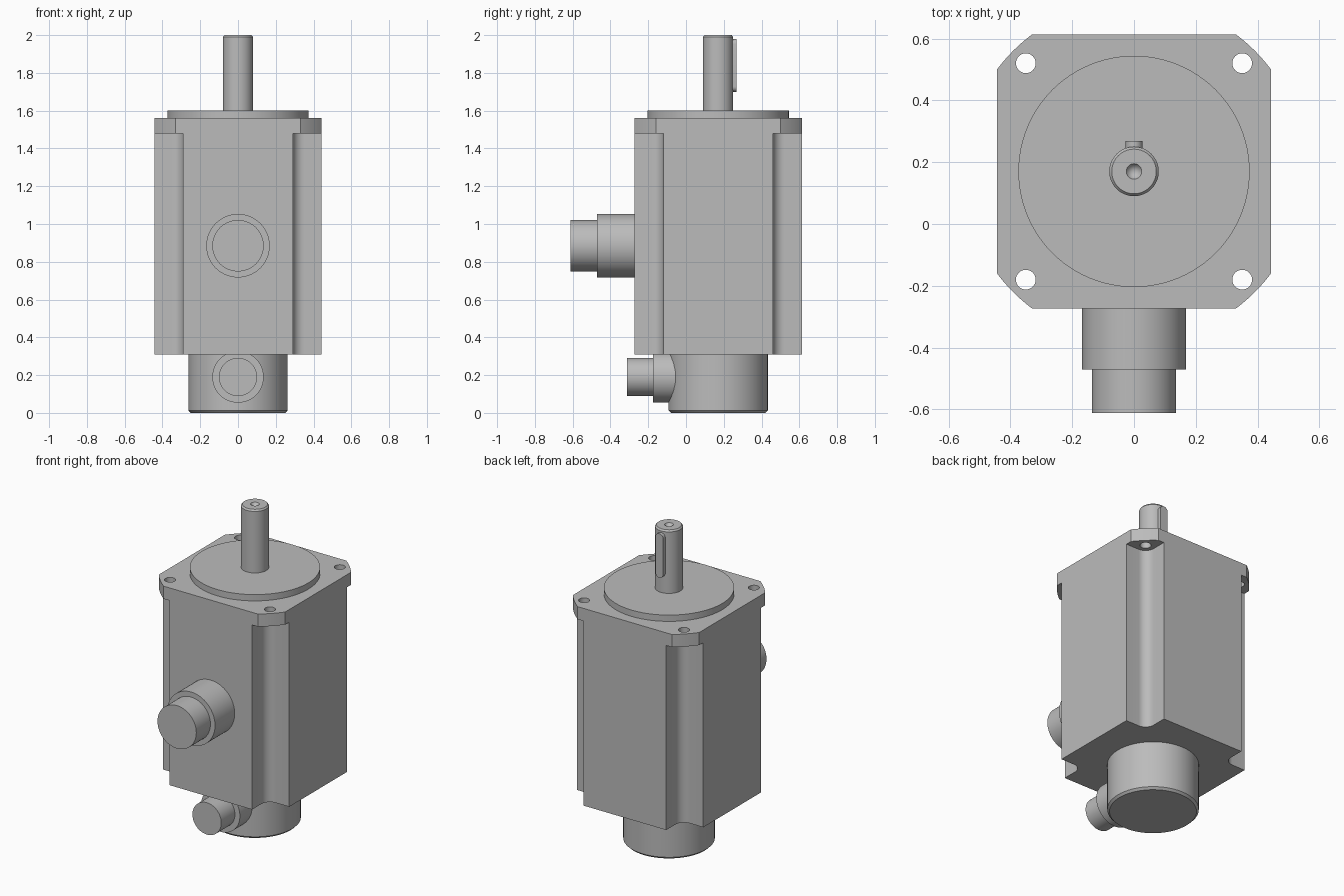
import bpy, bmesh, math
from mathutils import Matrix, Vector

cube = bpy.data.objects.get("Cube")
if cube:
    bpy.data.objects.remove(cube, do_unlink=True)

AXIS_Y = 0.17      # motor axis
HALF = 0.443       # half width of the square housing

grey = bpy.data.materials.new("machined grey")
grey.use_nodes = True
grey.diffuse_color = (0.5, 0.5, 0.5, 1)
grey.node_tree.nodes["Principled BSDF"].inputs["Base Color"].default_value = (0.5, 0.5, 0.5, 1)


def finish(name, bm, matrix):
    bmesh.ops.recalc_face_normals(bm, faces=bm.faces)
    mesh = bpy.data.meshes.new(name)
    bm.to_mesh(mesh)
    bm.free()
    mesh.materials.append(grey)
    obj = bpy.data.objects.new(name, mesh)
    obj.matrix_world = matrix
    bpy.context.collection.objects.link(obj)
    bpy.ops.object.select_all(action='DESELECT')
    obj.select_set(True)
    bpy.context.view_layer.objects.active = obj
    bpy.ops.object.shade_smooth_by_angle(angle=math.radians(30))
    return obj


def lathe(name, profile, matrix, steps=64):
    """Revolve (radius, height) points about local z."""
    bm = bmesh.new()
    verts = [bm.verts.new((r, 0, h)) for r, h in profile]
    edges = [bm.edges.new(pair) for pair in zip(verts, verts[1:])]
    bmesh.ops.spin(bm, geom=verts + edges, cent=(0, 0, 0), axis=(0, 0, 1),
                   angle=math.tau, steps=steps)
    bmesh.ops.remove_doubles(bm, verts=bm.verts, dist=1e-5)
    return finish(name, bm, matrix)


def prism(name, outline, height, matrix):
    bm = bmesh.new()
    face = bm.faces.new([bm.verts.new((x, y, 0)) for x, y in outline])
    top = bmesh.ops.extrude_face_region(bm, geom=[face])["geom"]
    bmesh.ops.translate(bm, vec=(0, 0, height),
                        verts=[v for v in top if isinstance(v, bmesh.types.BMVert)])
    return finish(name, bm, matrix)


def arc(cx, cy, r, start, end, n):
    angles = [math.radians(start + (end - start) * i / n) for i in range(n + 1)]
    return [(cx + r * math.cos(a), cy + r * math.sin(a)) for a in angles]


def four_corners(corner):
    """Repeat the outline of one corner around the square."""
    points = []
    for k in range(4):
        turn = Matrix.Rotation(k * math.pi / 2, 2)
        points += [tuple(turn @ Vector(p)) for p in corner]
    return points


def upright(z, x=0, y=AXIS_Y):
    return Matrix.Translation((x, y, z))


def forward(y, z):
    return Matrix.Translation((0, y, z)) @ Matrix.Rotation(math.pi / 2, 4, 'X')


# Housing with a filleted pocket along each corner
wall, fillet = 0.29, 0.06
centre = wall + fillet
pocket = [(HALF, wall)] + arc(centre, centre, fillet, 270, 180, 10) + [(wall, HALF)]
prism("housing", four_corners(pocket), 1.17, upright(0.31))

# Mounting flange with rounded-off corners and bolt holes
reach = math.hypot(HALF, 0.33)
turn = math.degrees(math.atan2(0.33, HALF))
flange = prism("mounting_flange", four_corners(arc(0, 0, reach, turn, 90 - turn, 8)),
               0.08, upright(1.48))
for sx in (-1, 1):
    for sy in (-1, 1):
        cutter = lathe("bolt_hole_cutter", [(0, 0), (0.032, 0), (0.032, 0.2), (0, 0.2)],
                       upright(1.42, sx * 0.35, AXIS_Y + sy * 0.35), 32)
        cutter.hide_render = True
        cutter.hide_set(True)
        cutter.display_type = 'WIRE'
        cut = flange.modifiers.new("bolt hole", 'BOOLEAN')
        cut.operation, cut.solver, cut.object = 'DIFFERENCE', 'EXACT', cutter

# Apply the holes and drop the cutters
bpy.context.view_layer.update()
graph = bpy.context.evaluated_depsgraph_get()
drilled = bpy.data.meshes.new_from_object(flange.evaluated_get(graph))
flange.modifiers.clear()
flange.data = drilled
for obj in [o for o in bpy.data.objects if o.name.startswith("bolt_hole_cutter")]:
    bpy.data.objects.remove(obj, do_unlink=True)
bpy.ops.object.select_all(action='DESELECT')
flange.select_set(True)
bpy.context.view_layer.objects.active = flange
bpy.ops.object.shade_smooth_by_angle(angle=math.radians(30))

# Locating disc, and shaft with a centre-drilled end
lathe("locating_disc", [(0, 0), (0.374, 0), (0.374, 0.04), (0, 0.04)], upright(1.56), 96)
lathe("shaft", [(0, 0), (0.08, 0), (0.08, 0.39), (0.072, 0.4), (0.025, 0.4), (0, 0.36)],
      upright(1.6))

# Shaft key with rounded ends
key = arc(0, 0.113, 0.027, 0, 180, 12) + arc(0, -0.113, 0.027, 180, 360, 12)
prism("shaft_key", key, 0.06, Matrix.Translation((0, 0.268, 1.84)) @ Matrix.Rotation(math.pi / 2, 4, 'X'))

# Rear encoder cover
lathe("encoder_cover", [(0, 0), (0.25, 0), (0.263, 0.013), (0.263, 0.31), (0, 0.31)], upright(0))

# Front connectors, each a collar with a narrower plug
lathe("power_connector", [(0, 0), (0.168, 0), (0.168, 0.2), (0.136, 0.2), (0.136, 0.342), (0, 0.342)],
      forward(-0.27, 0.885))
lathe("encoder_connector", [(0, 0), (0.136, 0), (0.136, 0.175), (0.101, 0.175), (0.101, 0.312), (0, 0.312)],
      forward(0, 0.19))
